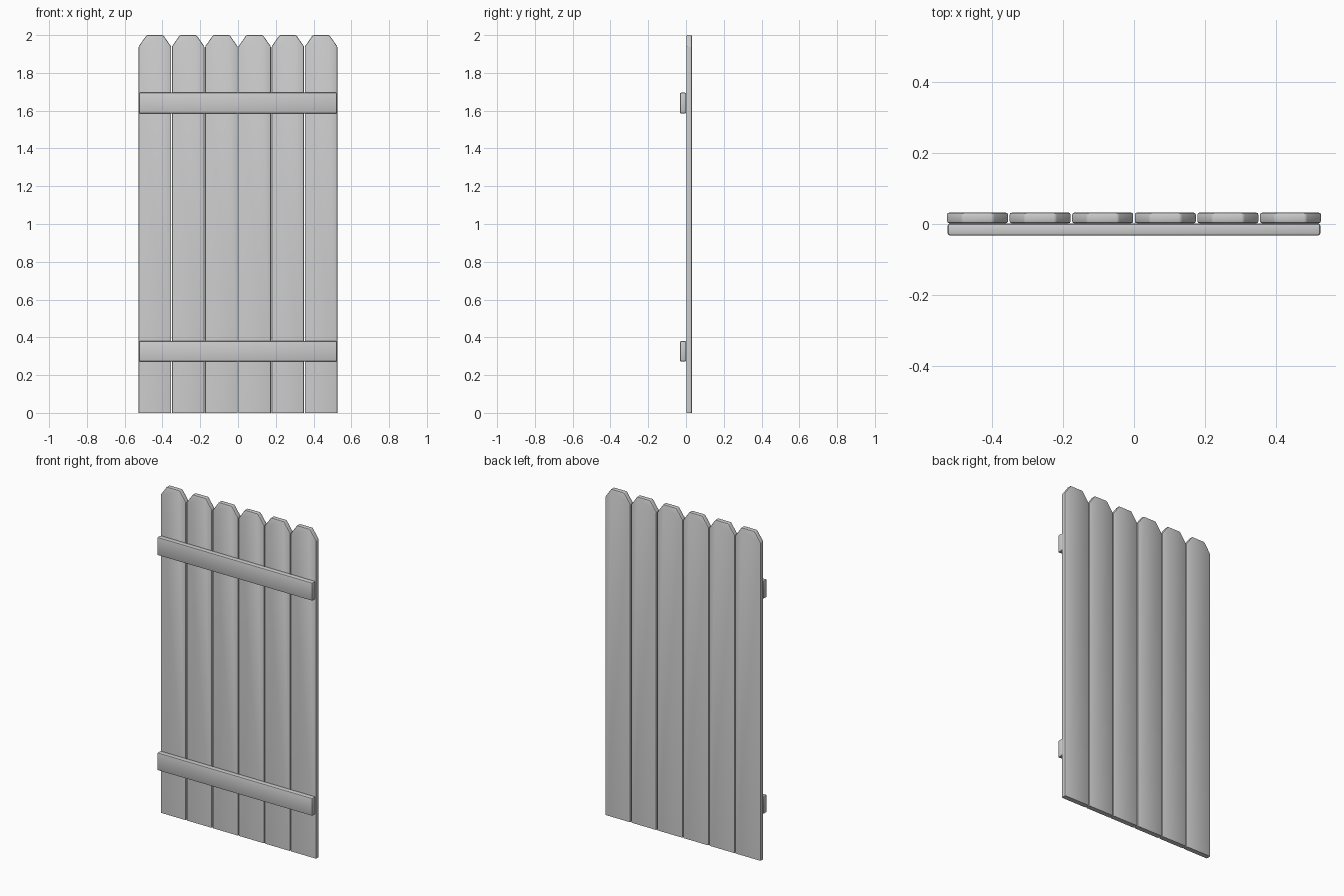
import bpy
import bmesh

cube = bpy.data.objects.get("Cube")
if cube:
    bpy.data.objects.remove(cube, do_unlink=True)

# Single plain colour
grey = bpy.data.materials.new("light grey")
grey.use_nodes = True
grey.diffuse_color = (0.6, 0.6, 0.6, 1)
grey.node_tree.nodes["Principled BSDF"].inputs["Base Color"].default_value = (0.6, 0.6, 0.6, 1)


def board(name, outline, y_front, y_back, bevel, keep_bottom=False):
    """Extrude an x-z outline along y and soften its edges."""
    bm = bmesh.new()
    face = bm.faces.new([bm.verts.new((x, y_front, z)) for x, z in outline])
    extruded = bmesh.ops.extrude_face_region(bm, geom=[face])
    new_verts = [g for g in extruded["geom"] if isinstance(g, bmesh.types.BMVert)]
    bmesh.ops.translate(bm, vec=(0, y_back - y_front, 0), verts=new_verts)
    bmesh.ops.recalc_face_normals(bm, faces=bm.faces)
    # The ground end of a picket stays square
    edges = [e for e in bm.edges
             if not (keep_bottom and all(v.co.z < 0.001 for v in e.verts))
             and not (keep_bottom and e.verts[0].co.z < 0.001 and e.verts[1].co.z < 0.001)]
    bmesh.ops.bevel(bm, geom=edges, offset=bevel, segments=2, profile=0.5,
                    affect='EDGES', clamp_overlap=True)
    mesh = bpy.data.meshes.new(name)
    bm.to_mesh(mesh)
    bm.free()
    mesh.materials.append(grey)
    obj = bpy.data.objects.new(name, mesh)
    bpy.context.collection.objects.link(obj)
    bpy.ops.object.select_all(action='DESELECT')
    obj.select_set(True)
    bpy.context.view_layer.objects.active = obj
    bpy.ops.object.shade_smooth_by_angle(angle=0.6)
    return obj


# Six pickets with clipped top corners
COUNT, PITCH, HALF, CLIP = 6, 0.176, 0.0858, 0.042
for i in range(COUNT):
    cx = (i - (COUNT - 1) / 2) * PITCH
    outline = [(cx - HALF, 0), (cx + HALF, 0), (cx + HALF, 1.94),
               (cx + HALF - CLIP, 2), (cx - HALF + CLIP, 2), (cx - HALF, 1.94)]
    board(f"picket_{i + 1}", outline, 0.002, 0.032, 0.006, keep_bottom=True)

# Two cross rails on the front
for name, low, high in (("lower_rail", 0.272, 0.38), ("upper_rail", 1.585, 1.695)):
    outline = [(-0.524, low), (0.524, low), (0.524, high), (-0.524, high)]
    board(name, outline, -0.032, 0.001, 0.006)
